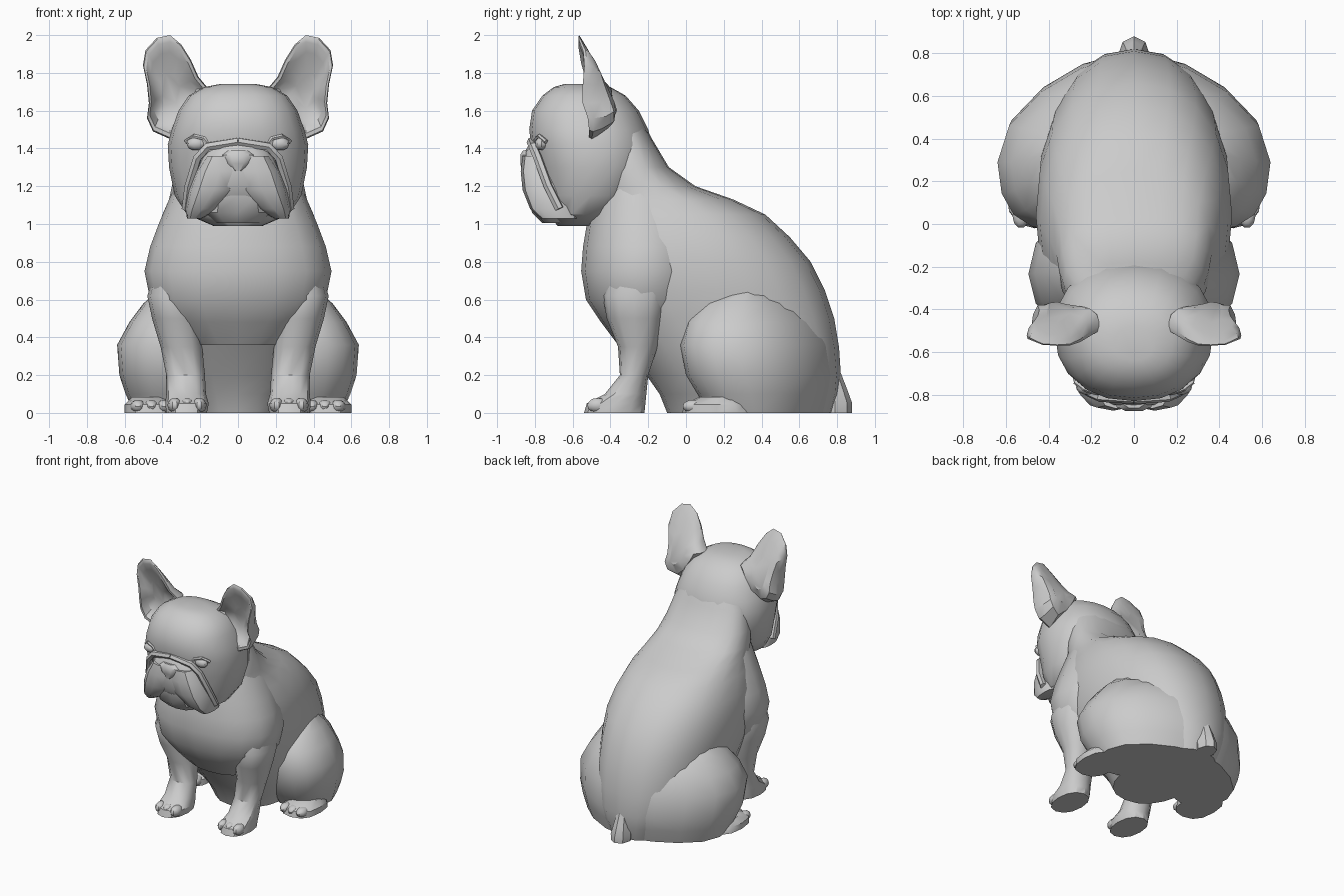
import bpy, bmesh
from math import sin, cos, pi, radians
from mathutils import Vector

cube = bpy.data.objects.get("Cube")
if cube:
    bpy.data.objects.remove(cube, do_unlink=True)

coat = bpy.data.materials.new("plain_grey")
coat.use_nodes = True
GREY = (0.6, 0.6, 0.6, 1)
coat.diffuse_color = GREY
coat.node_tree.nodes["Principled BSDF"].inputs["Base Color"].default_value = GREY


def finish(ob, mirror):
    """Material, mirrored twin and smooth shading with sharp creases."""
    ob.data.materials.append(coat)
    bpy.ops.object.select_all(action='DESELECT')
    ob.select_set(True)
    bpy.context.view_layer.objects.active = ob
    if mirror:
        mod = ob.modifiers.new("mirror", 'MIRROR')
        mod.use_mirror_merge = False
        bpy.ops.object.modifier_apply(modifier=mod.name)
    bpy.ops.object.shade_smooth_by_angle(angle=radians(35))


def skin(name, rings, mirror=False):
    """Join closed rings of points into one capped surface."""
    bm = bmesh.new()
    loops = [[bm.verts.new(p) for p in ring] for ring in rings]
    n = len(loops[0])
    for a, b in zip(loops, loops[1:]):
        for i in range(n):
            j = (i + 1) % n
            bm.faces.new((a[i], a[j], b[j], b[i]))
    bm.faces.new(loops[0][::-1])
    bm.faces.new(loops[-1])
    bmesh.ops.recalc_face_normals(bm, faces=bm.faces)
    me = bpy.data.meshes.new(name)
    bm.to_mesh(me)
    bm.free()
    ob = bpy.data.objects.new(name, me)
    bpy.context.collection.objects.link(ob)
    finish(ob, mirror)


def slices(name, rows, power=2.0, skew=0.0, pinch=0.0, sides=16, mirror=False):
    """Loft level slices (z, x0, x1, y0, y1); skew moves the widest part
    forward, pinch bends the rear towards the middle."""
    rings = []
    for z, x0, x1, y0, y1 in rows:
        ring = []
        for i in range(sides):
            a = 2 * pi * i / sides
            c, s = cos(a), sin(a)
            u = abs(c) ** (2 / power) * (1 if c > 0 else -1)
            v = abs(s) ** (2 / power) * (1 if s > 0 else -1)
            v += skew * (v * v - 1)
            ring.append(((x0 + x1) / 2 + u * (x1 - x0) / 2 - pinch * max(0, v + .2) ** 2,
                         (y0 + y1) / 2 + v * (y1 - y0) / 2, z))
        rings.append(ring)
    skin(name, rings, mirror)


def centred(rows):
    return [(z, -w, w, y0, y1) for z, w, y0, y1 in rows]


def ball(name, place, size):
    x, y, z = place
    rx, ry, rz = size
    rows = [(z - rz * cos(t), x - rx * sin(t), x + rx * sin(t),
             y - ry * sin(t), y + ry * sin(t))
            for t in (pi * k / 8 for k in range(1, 8))]
    slices(name, rows, sides=10, mirror=True)


def fold(name, points, radius):
    """Raised skin fold along a path."""
    cu = bpy.data.curves.new(name, 'CURVE')
    cu.dimensions = '3D'
    cu.bevel_depth = radius
    cu.bevel_resolution = 1
    cu.use_fill_caps = True
    sp = cu.splines.new('POLY')
    sp.points.add(len(points) - 1)
    for p, co in zip(sp.points, points):
        p.co = (*co, 1)
    ob = bpy.data.objects.new(name, cu)
    bpy.context.collection.objects.link(ob)
    bpy.ops.object.select_all(action='DESELECT')
    ob.select_set(True)
    bpy.context.view_layer.objects.active = ob
    bpy.ops.object.convert(target='MESH')
    finish(bpy.context.object, True)


# Trunk and neck
slices("body", centred([
    (0, .27, -.1, .78), (.1, .32, -.14, .81), (.2, .38, -.21, .82),
    (.35, .41, -.31, .81), (.5, .435, -.43, .785), (.65, .455, -.53, .735),
    (.8, .46, -.545, .66), (.93, .44, -.53, .55), (1.05, .4, -.52, .42),
    (1.13, .365, -.5, .25), (1.2, .35, -.48, .05), (1.3, .33, -.46, -.09),
    (1.45, .29, -.45, -.18), (1.62, .2, -.5, -.27)]),
    power=2.3, skew=.03, sides=20)

# Broad chest and shoulders
slices("chest", centred([
    (.36, .24, -.36, 0), (.48, .38, -.45, .03), (.6, .465, -.53, .08),
    (.75, .495, -.555, .12), (.88, .465, -.545, .12), (1, .42, -.525, .1),
    (1.13, .365, -.5, .06), (1.27, .3, -.45, -.08)]), power=2.2, skew=.05)

# Front legs and paws
slices("front_leg", [
    (0, .165, .38, -.54, -.22), (.05, .155, .385, -.525, -.215),
    (.1, .17, .38, -.43, -.21), (.2, .175, .38, -.35, -.2),
    (.35, .19, .41, -.36, -.15), (.5, .2, .455, -.42, -.12),
    (.62, .22, .48, -.44, -.1), (.75, .25, .44, -.4, -.1)],
    power=2.2, sides=12, mirror=True)

# Folded hind legs
slices("thigh", [
    (0, .15, .55, .12, .74), (.1, .12, .595, .06, .77), (.2, .1, .628, 0, .79),
    (.36, .1, .64, -.03, .77), (.48, .1, .575, 0, .73),
    (.58, .1, .5, .07, .66), (.65, .1, .42, .2, .52)],
    power=2.1, skew=.2, pinch=.19, mirror=True)
slices("hind_foot", [
    (0, .33, .6, -.02, .35), (.045, .33, .6, -.01, .33), (.085, .38, .56, .07, .28)],
    power=2.5, sides=12, mirror=True)

# Toes
for k in range(3):
    ball("front_toe", (.205 + .065 * k, -.465, .04), (.038, .06, .04))
    ball("hind_toe", (.39 + .07 * k, .04, .035), (.04, .06, .035))

# Stub tail
slices("tail", centred([
    (0, .07, .7, .88), (.05, .075, .7, .88), (.12, .06, .7, .855),
    (.21, .045, .7, .82)]), sides=8)

# Skull
slices("head", centred([
    (.99, .13, -.68, -.45), (1.05, .27, -.73, -.35), (1.15, .335, -.76, -.25),
    (1.3, .365, -.79, -.18), (1.42, .372, -.82, -.18), (1.5, .35, -.83, -.2),
    (1.6, .315, -.815, -.25), (1.68, .26, -.76, -.32), (1.725, .18, -.7, -.4),
    (1.742, .09, -.64, -.48)]), power=2.3, sides=20)

# Muzzle, chin and hanging lips
slices("muzzle", centred([
    (1.13, .22, -.82, -.5), (1.2, .24, -.86, -.5), (1.3, .22, -.865, -.5),
    (1.38, .18, -.855, -.5), (1.44, .11, -.82, -.5)]), power=2.8)
slices("chin", centred([
    (1.005, .12, -.76, -.5), (1.06, .18, -.815, -.5), (1.15, .16, -.835, -.5)]),
    power=2.8, sides=12)
slices("lip", [
    (1.03, .19, .27, -.77, -.58), (1.08, .1, .278, -.825, -.58),
    (1.18, -.01, .262, -.865, -.58), (1.28, -.03, .225, -.875, -.6),
    (1.36, 0, .17, -.865, -.6)], power=2.6, sides=12, mirror=True)
slices("nose", centred([
    (1.28, .03, -.87, -.75), (1.32, .075, -.88, -.75),
    (1.365, .095, -.88, -.75), (1.39, .06, -.865, -.75)]), power=2.5, sides=10)
fold("face_fold", [(.275, -.67, 1.08), (.26, -.73, 1.2), (.215, -.785, 1.35),
                   (.16, -.81, 1.41), (0, -.82, 1.435)], .024)

# Eyes with lids
ball("eye", (.22, -.765, 1.425), (.052, .035, .036))
fold("upper_eyelid", [(.15, -.79, 1.415), (.18, -.79, 1.453),
                      (.23, -.775, 1.465), (.275, -.74, 1.435)], .012)

# Cupped ears: back shell, rim and hollow front
outline = [(.16, 1.72), (.21, 1.78), (.25, 1.87), (.3, 1.95), (.36, 2), (.43, 1.985),
           (.49, 1.92), (.503, 1.84), (.482, 1.74), (.472, 1.64), (.482, 1.56),
           (.45, 1.49), (.36, 1.45), (.27, 1.53), (.2, 1.64)]
centre = Vector((.36, 1.7))


def ear_ring(scale, depth):
    ring = []
    for p in outline:
        x, z = centre + (Vector(p) - centre) * scale
        rim = (-.57 + max(0, 1.65 - z) * .3 + max(0, .28 - x) * .6
               + max(0, x - .42) * .4)
        thick = min(1, (2.05 - z) / .4, .35 + max(0, z - 1.45) / .15)
        ring.append((x, rim + depth * thick, z))
    return ring


skin("ear", [ear_ring(s, d) for s, d in (
    (.4, .19), (.75, .16), (.93, .1), (1, .03), (.97, 0), (.88, .01),
    (.7, .07), (.35, .11))], mirror=True)
